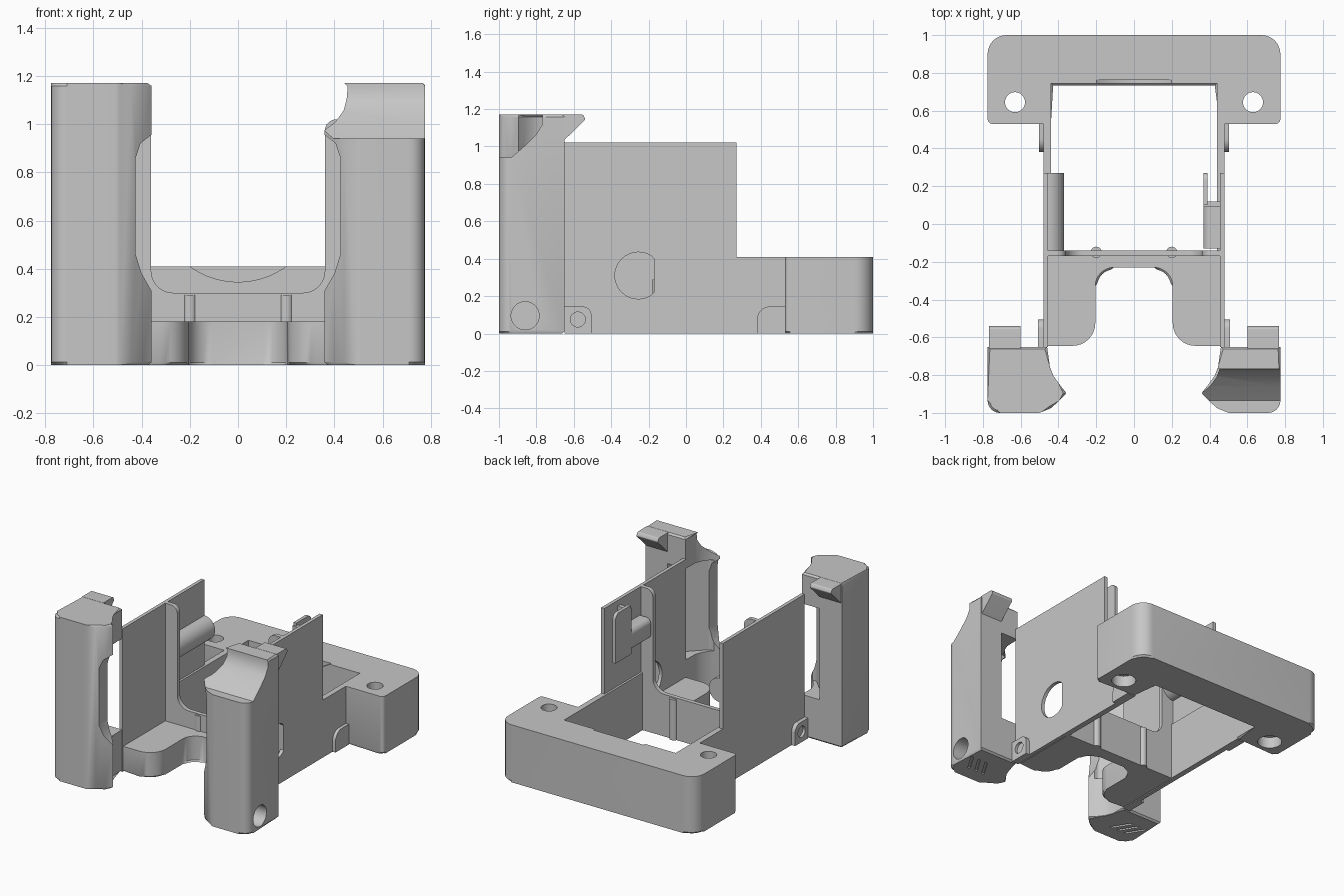
import bpy, bmesh, math
from mathutils import Vector

cube = bpy.data.objects.get("Cube")
if cube:
    bpy.data.objects.remove(cube)

grey = bpy.data.materials.new("matte grey")
grey.use_nodes = True
grey.diffuse_color = (0.57, 0.57, 0.57, 1)
grey.node_tree.nodes["Principled BSDF"].inputs["Base Color"].default_value = (0.57, 0.57, 0.57, 1)

PLACE = {"x": lambda a, b, h: (h, a, b),
         "y": lambda a, b, h: (a, h, b),
         "z": lambda a, b, h: (a, b, h)}


def fillet(corners, steps=8):
    """Outline from (a, b, radius) corners, rounding those with a radius."""
    out = []
    for i, (a, b, r) in enumerate(corners):
        p = Vector((a, b))
        if r == 0:
            out.append(p)
            continue
        u = (Vector(corners[i - 1][:2]) - p).normalized()
        v = (Vector(corners[(i + 1) % len(corners)][:2]) - p).normalized()
        half = u.angle(v) / 2
        centre = p + (u + v).normalized() * (r / math.sin(half))
        start = (p + u * (r / math.tan(half)) - centre).normalized()
        end = (p + v * (r / math.tan(half)) - centre).normalized()
        sweep = math.pi - 2 * half
        for k in range(steps + 1):
            t = k / steps
            d = start * math.sin((1 - t) * sweep) + end * math.sin(t * sweep)
            out.append(centre + d.normalized() * r)
    return out


def circle(a, b, r, n=40):
    return [(a + r * math.cos(math.tau * k / n), b + r * math.sin(math.tau * k / n)) for k in range(n)]


def rect(a0, b0, a1, b1):
    return [(a0, b0), (a1, b0), (a1, b1), (a0, b1)]


def prism(name, outline, axis, lo, hi, side=1, chamfer=0, ends=(0, 1)):
    """Extrude an outline along an axis; side=-1 mirrors it in x."""
    bm = bmesh.new()
    caps = [[bm.verts.new(PLACE[axis](p[0], p[1], h)) for p in outline] for h in (lo, hi)]
    faces = [bm.faces.new(c) for c in caps]
    n = len(outline)
    for i in range(n):
        j = (i + 1) % n
        bm.faces.new((caps[0][i], caps[0][j], caps[1][j], caps[1][i]))
    if chamfer:
        edges = {e for k in ends for e in faces[k].edges}
        bmesh.ops.bevel(bm, geom=list(edges), offset=chamfer, segments=1, affect="EDGES")
    for v in bm.verts:
        v.co.x *= side
    bmesh.ops.recalc_face_normals(bm, faces=bm.faces[:])
    mesh = bpy.data.meshes.new(name)
    bm.to_mesh(mesh)
    bm.free()
    mesh.materials.append(grey)
    ob = bpy.data.objects.new(name, mesh)
    bpy.context.collection.objects.link(ob)
    return ob


def cut(ob, *cutters):
    """Subtract the cutters, bake the result and remove them."""
    for c in cutters:
        m = ob.modifiers.new("cut", "BOOLEAN")
        m.operation, m.solver, m.object = "DIFFERENCE", "EXACT", c
    bpy.context.view_layer.update()
    baked = bpy.data.meshes.new_from_object(ob.evaluated_get(bpy.context.evaluated_depsgraph_get()))
    ob.modifiers.clear()
    ob.data = baked
    for c in cutters:
        bpy.data.objects.remove(c)
    return ob


# Back block: a U around the opening, with screw holes and a shallow round recess
block = prism("back_block", fillet([
    (-0.775, 1, 0.1), (-0.775, 0.53, 0.025), (-0.44, 0.53, 0), (-0.44, 0.745, 0),
    (0.44, 0.745, 0), (0.44, 0.53, 0), (0.775, 0.53, 0.025), (0.775, 1, 0.1)]),
    "z", 0, 0.41, chamfer=0.012, ends=(0,))
holes = [prism("recess", circle(0, 0.685, 0.34, 64), "y", 0.7, 0.762)]
for s in (1, -1):
    holes.append(prism("screw_hole", circle(0.63, 0.645, 0.053), "z", -0.1, 0.5, s))
    holes.append(prism("screw_head", circle(0.63, 0.645, 0.08), "z", -0.1, 0.08, s))
cut(block, *holes)

# Floor plate with a rounded front notch
prism("floor_plate", fillet([
    (-0.457, -0.15, 0), (-0.457, -0.645, 0), (-0.205, -0.645, 0.12), (-0.205, -0.23, 0.1),
    (0.205, -0.23, 0.1), (0.205, -0.645, 0.12), (0.457, -0.645, 0), (0.457, -0.15, 0)]),
    "z", 0, 0.18, chamfer=0.01, ends=(0,))

# Upright U-shaped cross frame
prism("cross_frame", fillet([
    (-0.457, 0, 0), (0.457, 0, 0), (0.457, 1.02, 0), (0.36, 1.02, 0.05), (0.36, 0.3, 0.09),
    (-0.36, 0.3, 0.09), (-0.36, 1.02, 0.05), (-0.457, 1.02, 0)]),
    "y", -0.17, -0.14)

for s, label in ((1, "left"), (-1, "right")):
    # Thin side wall, stepped down toward the back
    wall = prism(label + "_side_wall", [(-0.65, 0), (0.53, 0), (0.53, 0.41), (0.27, 0.41),
                                        (0.27, 1.02), (-0.65, 1.02)], "x", 0.455, 0.48, s)
    if s == 1:
        disc = [(min(a, -0.17), b) for a, b in circle(-0.255, 0.31, 0.125)]
        cut(wall, prism("wall_hole", disc, "x", 0.3, 0.6))
    prism(label + "_lower_liner", rect(-0.14, 0, 0.54, 0.41), "x", 0.44, 0.456, s)
    prism(label + "_frame_bump", circle(0.2, -0.15, 0.03, 20), "z", 0, 0.29, s)

    # Small side bosses
    front = prism(label + "_front_boss", fillet([
        (-0.65, 0, 0), (-0.505, 0, 0), (-0.505, 0.145, 0.05), (-0.65, 0.145, 0)]), "x", 0.478, 0.508, s)
    cut(front, prism("boss_hole", circle(-0.578, 0.075, 0.04), "x", 0.49, 0.6, s))
    prism(label + "_back_boss", fillet([
        (0.38, 0, 0), (0.535, 0, 0), (0.535, 0.145, 0), (0.38, 0.145, 0.07)]), "x", 0.478, 0.503, s)

    # Front column with a flared inner lip
    plan = fillet([(0.775, -0.65, 0), (0.775, -1, 0.065), (0.5, -1, 0.05), (0.44, -0.975, 0),
                   (0.395, -0.935, 0), (0.358, -0.895, 0), (0.405, -0.855, 0), (0.437, -0.81, 0),
                   (0.457, -0.76, 0), (0.46, -0.65, 0)])
    column = prism(label + "_column", plan, "z", 0, 1.17, s, chamfer=0.012)
    lip = [(0.28, 0.24), (0.36, 0.31), (0.4, 0.38), (0.425, 0.46), (0.425, 0.86),
           (0.405, 0.92), (0.36, 0.955), (0.28, 0.98)]
    slot = fillet([(0.6, -0.6, 0), (0.6, -0.69, 0.03), (0.42, -0.87, 0.03), (0.3, -0.87, 0), (0.3, -0.6, 0)])
    cutters = [prism("lip_cut", lip, "y", -1.1, -0.6, s),
               prism("slot_cut", slot, "z", 0.3, 0.95, s)]
    for k in range(3):
        x = 0.54 + 0.06 * k
        cutters.append(prism("groove", [(x, -0.9), (x + 0.02, -0.9), (x + 0.1, -0.77), (x + 0.08, -0.77)],
                             "z", -0.1, 0.012, s))
    if s == 1:
        # Scooped top and side socket on one column only
        scoop = [(-1.1, 0.94), (-0.935, 0.94), (-0.86, 1.005), (-0.8, 1.065), (-0.77, 1.115),
                 (-0.763, 1.3), (-1.1, 1.3)]
        cutters.append(prism("scoop", scoop, "x", 0.2, 0.9))
        cutters.append(prism("socket", circle(-0.86, 0.095, 0.075), "x", 0.6, 0.9))
    cut(column, *cutters)

    # Overhanging hook behind the column top
    prism(label + "_hook", fillet([(-0.66, 1.025, 0), (-0.537, 1.145, 0.012), (-0.55, 1.17, 0.012),
                                   (-0.66, 1.17, 0)]), "x", 0.6, 0.768, s)

# Inner cable rods and clip
rod = prism("right_rod", circle(0.455, 0.68, 0.085), "y", -0.145, 0.27, -1)
cut(rod, prism("rod_trim", rect(0.47, 0.4, 0.7, 1), "y", -0.5, 0.5, -1))
prism("left_rod", fillet([(0.457, 0.67, 0), (0.367, 0.67, 0.04), (0.367, 0.82, 0.04), (0.457, 0.82, 0)]),
      "y", -0.13, 0.1)
prism("clip_base", rect(0.367, 0.09, 0.457, 0.12), "z", 0.65, 0.98)
prism("clip_plate", fillet([(0.1, 0.65, 0), (0.27, 0.65, 0), (0.27, 1, 0.04), (0.1, 1, 0)]),
      "x", 0.367, 0.39)

# Smooth the rounded parts and keep edges sharp
bpy.ops.object.select_all(action="DESELECT")
for ob in bpy.context.collection.objects:
    if ob.type == "MESH":
        ob.select_set(True)
        bpy.context.view_layer.objects.active = ob
bpy.ops.object.shade_smooth_by_angle(angle=math.radians(30))
